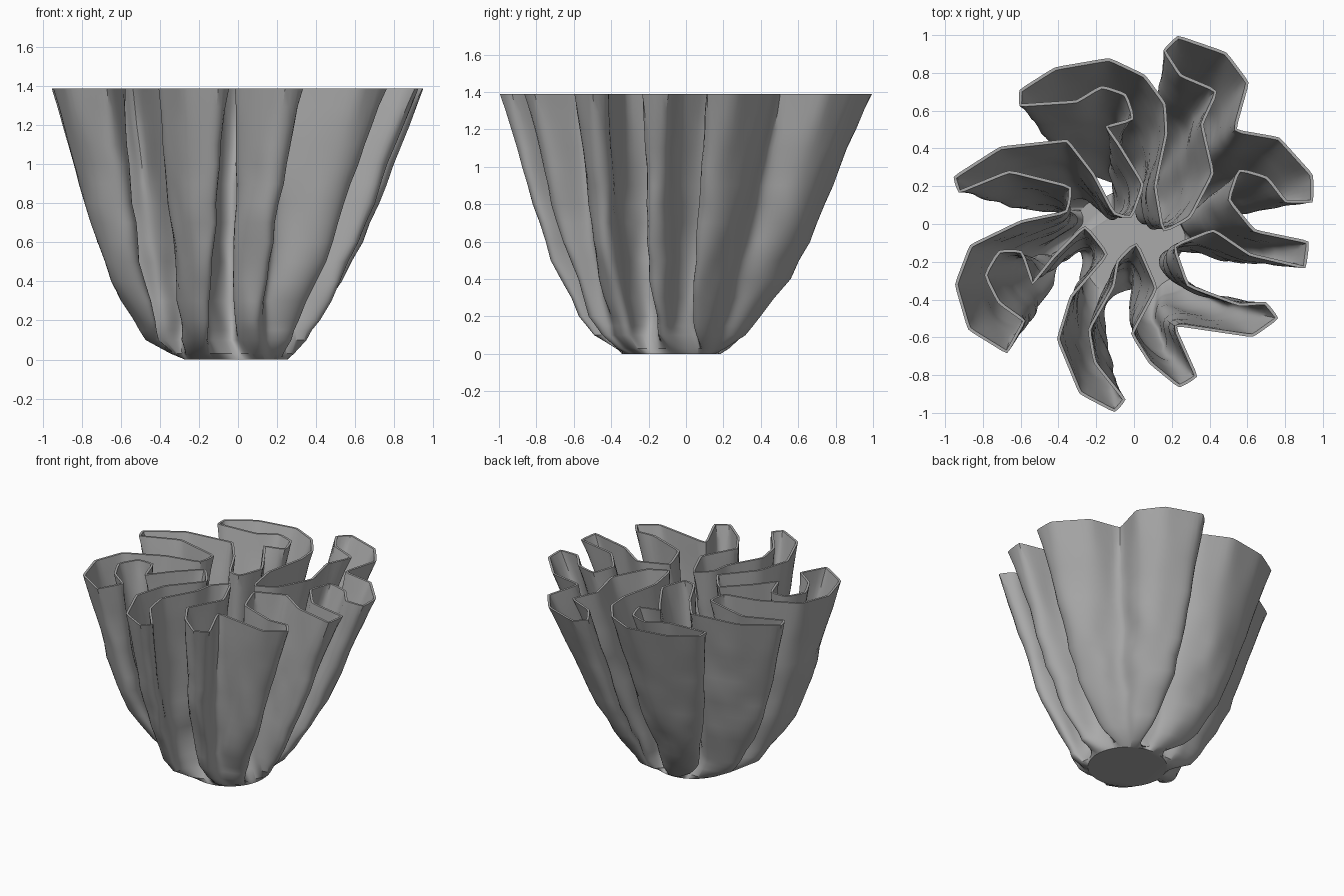
import bpy
import bmesh
import math
from mathutils import Vector, noise

cube = bpy.data.objects.get("Cube")
if cube:
    bpy.data.objects.remove(cube)

# Rim plan: each fold starts in a valley, which meets the base at the given angle
folds = []


def fold(valley_angle, *points):
    folds.append((valley_angle, [Vector((x, y)) / 100 for x, y in points]))


# Back folds
fold(114, (-2, 4), (4, 21), (-9, 42), (-16, 52), (-1, 56), (-5, 68), (-17, 72), (-30, 64), (-61, 62),
     (-61, 71), (-42, 83), (-13, 88), (6, 79), (17, 64), (18, 48), (12, 20))
fold(78, (16, -3), (29, 4), (41, 27), (35, 53), (43, 70), (24, 78), (15, 92), (23, 100), (49, 91), (61, 75))
# Left folds
fold(52, (54, 50), (77, 46), (95, 26), (95, 11), (80, 11), (70, 24), (56, 28))
fold(30, (51, 13), (64, -3), (93, -9), (91, -24), (61, -17), (42, -4))
fold(-20, (22, -12), (29, -32), (56, -42), (70, -41), (77, -50), (63, -60))
# Front folds
fold(-50, (22, -54), (34, -81), (24, -87), (8, -74), (-2, -58), (11, -34))
fold(-84, (1, -11), (-8, -20), (-10, -33), (-23, -56), (-20, -73), (-4, -93), (-10, -100), (-29, -90),
     (-41, -61), (-34, -38), (-15, -16))
# Right folds
fold(-170, (-26, -2), (-42, -18), (-54, -33), (-60, -15), (-71, -15), (-78, -27), (-71, -41), (-57, -51),
     (-67, -69), (-88, -56), (-95, -32), (-87, -11), (-60, 2))
fold(-200, (-36, 7), (-34, 19), (-66, 27), (-93, 16), (-96, 25), (-71, 41), (-35, 45), (-21, 27), (-10, 6))


def relax(items, amount):
    """Round off a closed run of points."""
    n = len(items)
    return [p.lerp((items[i - 1] + items[(i + 1) % n]) / 2, amount) for i, p in enumerate(items)]


def trace(step):
    """Evenly spaced rim points, with matching angles round the base."""
    points, angles = [], []
    for index, (angle, corners) in enumerate(folds):
        following = folds[(index + 1) % len(folds)]
        sweep = (angle - following[0]) % 360
        run = []
        for a, b in zip(corners, corners[1:] + following[1][:1]):
            count = max(1, round((b - a).length / step))
            run += [a.lerp(b, k / count) for k in range(count)]
        points += run
        angles += [math.radians(angle - sweep * k / len(run)) for k in range(len(run))]
    return relax(points, 0.25), angles


outline, angles = trace(0.035)
total = len(outline)
base_centre = Vector((-0.01, -0.08))

# Height, share of the rim shape, and radius of the round core
profile = [(0, 0, 0.265), (0.03, 0.09, 0.265), (0.1, 0.28, 0.23), (0.2, 0.43, 0.17), (0.4, 0.6, 0.12),
           (0.6, 0.71, 0.1), (0.8, 0.79, 0.1), (1.0, 0.86, 0.1), (1.2, 0.935, 0.1), (1.39, 1, 0.1)]
levels = []
for low, high in zip(profile, profile[1:]):
    steps = 2 if high[0] > 0.1 else 1
    levels += [Vector(low).lerp(Vector(high), k / steps) for k in range(steps)]
levels.append(Vector(profile[-1]))


def ring(level):
    """Horizontal section of the wall; the folds are softer lower down."""
    z, share, radius = level
    bulge = 4 * share * (1 - share)
    soft = outline
    for _ in range(round(60 * (1 - share))):
        soft = relax(soft, 0.5)
    points = []
    for p, a in zip(soft, angles):
        core = base_centre + radius * Vector((math.cos(a), math.sin(a)))
        q = core.lerp(p, share) - bulge * Vector((0.05, 0.04))
        crumple = noise.noise_vector(Vector((q.x * 6, q.y * 6, z * 5)))
        points.append(q + crumple.xy * 0.025 * bulge)
    return points


def inset(points, thickness):
    result = []
    for i, p in enumerate(points):
        along = (points[(i + 1) % total] - points[i - 1]).normalized()
        result.append(p + thickness * Vector((along.y, -along.x)))
    return result


# Double wall: up the outside, over the rim, down the inside
bm = bmesh.new()
sections = [(ring(level), level.x) for level in levels]
sections += [(inset(points, 0.016), z) for points, z in reversed(sections[1:])]
rows = [[bm.verts.new((p.x, p.y, z)) for p in points] for points, z in sections]
for lower, upper in zip(rows, rows[1:]):
    for i in range(total):
        j = (i + 1) % total
        bm.faces.new((lower[i], lower[j], upper[j], upper[i]))

# Underside and inner floor
bm.faces.new(rows[0])
bm.faces.new(rows[-1])
bmesh.ops.recalc_face_normals(bm, faces=bm.faces)
mesh = bpy.data.meshes.new("folded_vase")
bm.to_mesh(mesh)
bm.free()
vase = bpy.data.objects.new("folded_vase", mesh)
bpy.context.collection.objects.link(vase)

# Plain grey clay
clay = bpy.data.materials.new("grey_clay")
clay.use_nodes = True
colour = (0.4, 0.4, 0.4, 1)
clay.diffuse_color = colour
clay.node_tree.nodes["Principled BSDF"].inputs["Base Color"].default_value = colour
mesh.materials.append(clay)

bpy.ops.object.select_all(action='DESELECT')
vase.select_set(True)
bpy.context.view_layer.objects.active = vase
bpy.ops.object.shade_smooth_by_angle(angle=math.radians(35))
